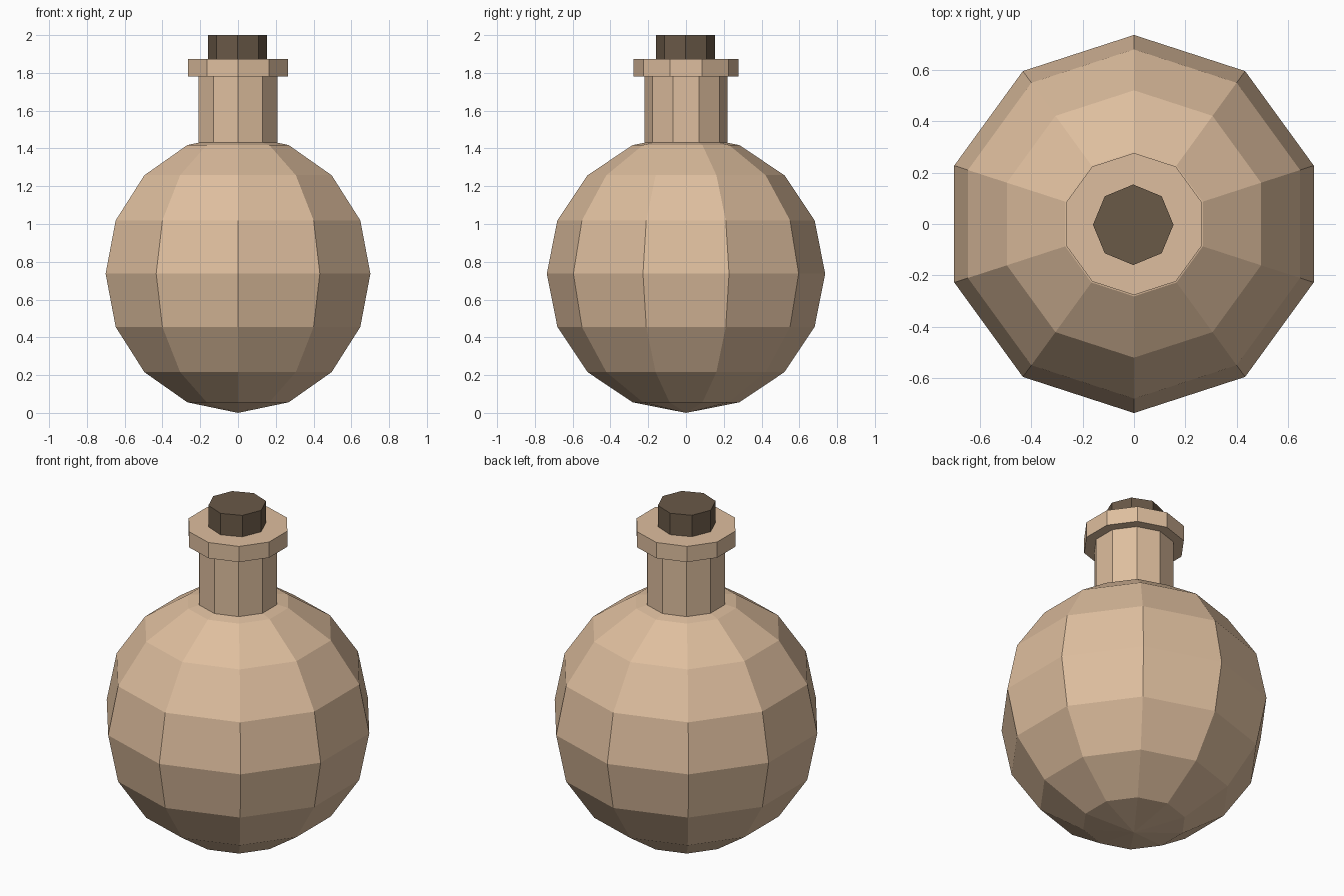
import bpy
import math

cube = bpy.data.objects.get("Cube")
if cube:
    bpy.data.objects.remove(cube, do_unlink=True)


def make_material(name, rgb):
    mat = bpy.data.materials.new(name)
    mat.use_nodes = True
    mat.diffuse_color = (*rgb, 1)
    bsdf = next(n for n in mat.node_tree.nodes if n.type == 'BSDF_PRINCIPLED')
    bsdf.inputs["Base Color"].default_value = (*rgb, 1)
    return mat


def lathe(name, profile, sides, mat, center=(0, 0)):
    """Turn (radius, height) points around z; the first corner points to +y."""
    verts, faces, rings = [], [], []
    for r, z in profile:
        count = 1 if r == 0 else sides
        rings.append(list(range(len(verts), len(verts) + count)))
        for i in range(count):
            a = math.pi / 2 + math.tau * i / sides
            verts.append((center[0] + r * math.cos(a), center[1] + r * math.sin(a), z))
    for low, high in zip(rings, rings[1:]):
        for i in range(sides):
            j = (i + 1) % sides
            quad = [low[i % len(low)], low[j % len(low)],
                    high[j % len(high)], high[i % len(high)]]
            faces.append(list(dict.fromkeys(quad)))
    if len(rings[0]) > 1:
        faces.append(rings[0][::-1])
    if len(rings[-1]) > 1:
        faces.append(rings[-1])
    mesh = bpy.data.meshes.new(name)
    mesh.from_pydata(verts, [], faces)
    mesh.materials.append(mat)
    obj = bpy.data.objects.new(name, mesh)
    bpy.context.collection.objects.link(obj)
    return obj


clay = make_material("pale tan", (0.73, 0.515, 0.342))
cork = make_material("dark cork brown", (0.144, 0.1, 0.0635))

# Round belly: a faceted ball with eight bands
R = 0.737
bands = 8
ball = [(0 if k in (0, bands) else R * math.sin(math.pi * k / bands),
         R - R * math.cos(math.pi * k / bands)) for k in range(bands + 1)]
lathe("flask_body", ball, 10, clay)

# Neck and the collar around its mouth
lathe("neck", [(0.22, 1.4), (0.22, 1.8)], 10, clay)
lathe("collar", [(0.277, 1.78), (0.277, 1.873)], 10, clay)

# Octagonal stopper pushed into the mouth
lathe("stopper", [(0.157, 1.82), (0.157, 2.0)], 8, cork, (-0.003, -0.003))
